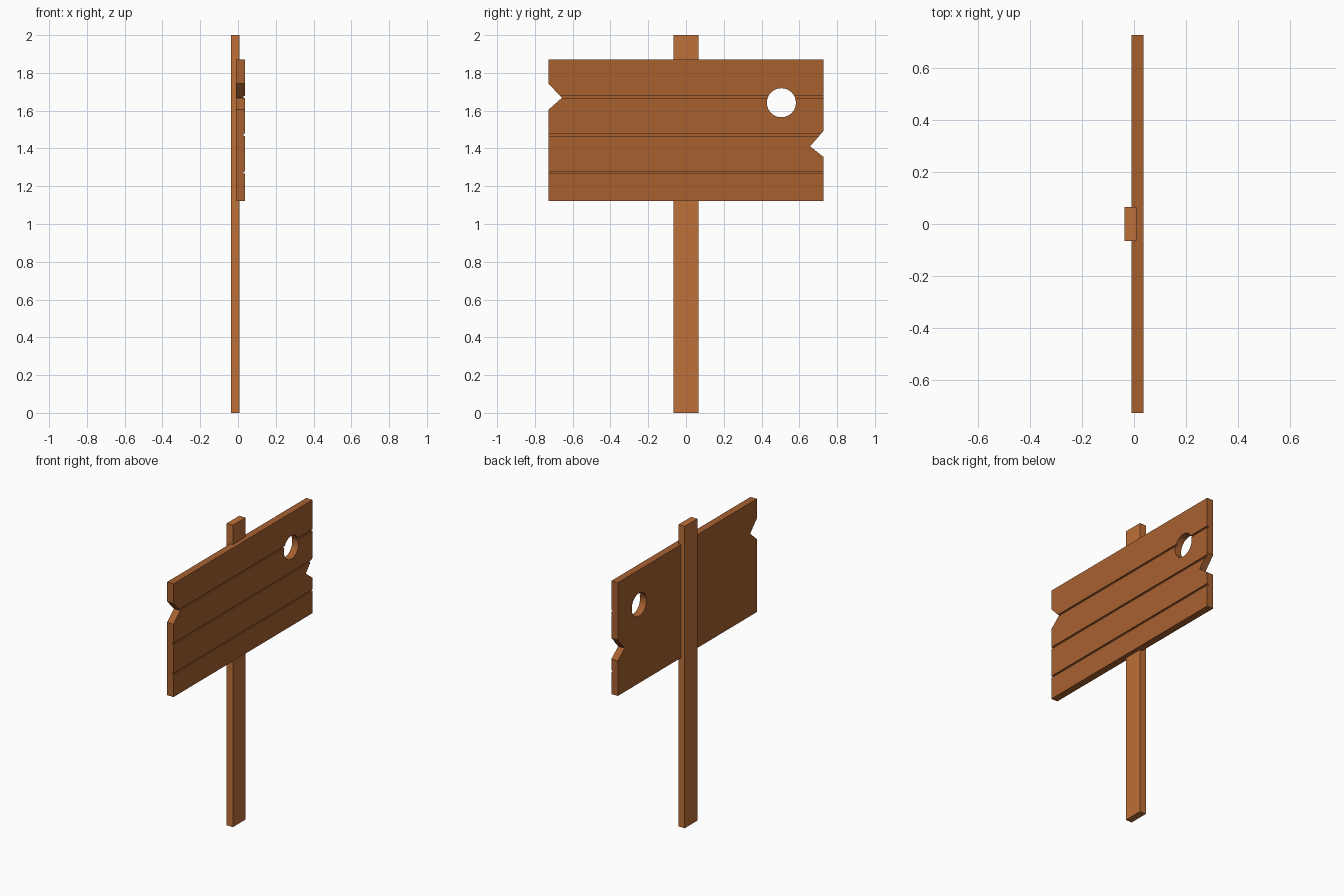
import bpy, bmesh, math

if "Cube" in bpy.data.objects:
    bpy.data.objects.remove(bpy.data.objects["Cube"])


def material(name, rgb):
    m = bpy.data.materials.new(name)
    m.diffuse_color = (*rgb, 1)
    m.use_nodes = True
    m.node_tree.nodes["Principled BSDF"].inputs["Base Color"].default_value = m.diffuse_color
    return m


def prism(name, outline, x0, x1, mat=None):
    """Extrude a (y, z) outline from x0 to x1."""
    bm = bmesh.new()
    face = bm.faces.new([bm.verts.new((x0, y, z)) for y, z in outline])
    ext = bmesh.ops.extrude_face_region(bm, geom=[face])["geom"]
    bmesh.ops.translate(bm, vec=(x1 - x0, 0, 0),
                        verts=[g for g in ext if isinstance(g, bmesh.types.BMVert)])
    bmesh.ops.recalc_face_normals(bm, faces=bm.faces)
    me = bpy.data.meshes.new(name)
    bm.to_mesh(me)
    bm.free()
    ob = bpy.data.objects.new(name, me)
    bpy.context.collection.objects.link(ob)
    if mat:
        me.materials.append(mat)
    return ob


def rect(hy, z0, z1):
    return [(-hy, z0), (hy, z0), (hy, z1), (-hy, z1)]


def cut(target, cutter):
    mod = target.modifiers.new(cutter.name, 'BOOLEAN')
    mod.operation = 'DIFFERENCE'
    mod.solver = 'EXACT'
    mod.object = cutter
    bpy.context.view_layer.objects.active = target
    bpy.ops.object.modifier_apply(modifier=mod.name)
    bpy.data.objects.remove(cutter)


post_wood = material("post_wood", (0.51, 0.16, 0.04))
board_wood = material("board_wood", (0.39, 0.12, 0.03))

# Upright post
prism("post", rect(0.066, 0, 2), -0.037, 0.009, post_wood)

# Sign board with a broken notch in each end
W, BOTTOM, TOP = 0.728, 1.122, 1.872
FRONT = 0.037
board = prism("sign_board", [
    (-W, BOTTOM), (W, BOTTOM),
    (W, 1.355), (0.657, 1.411), (W, 1.493),
    (W, TOP), (-W, TOP),
    (-W, 1.743), (-0.657, 1.668), (-W, 1.605)], -0.010, FRONT, board_wood)

# Plank grooves across the face
for z in (1.273, 1.473, 1.672):
    cut(board, prism("groove_cutter", rect(1, z - 0.006, z + 0.006), FRONT - 0.009, 0.1))

# Knot hole
hole = [(0.505 + 0.077 * math.cos(a), 1.642 + 0.077 * math.sin(a))
        for a in (2 * math.pi * i / 32 for i in range(32))]
cut(board, prism("hole_cutter", hole, -0.1, 0.1))

# Smooth hole wall, crisp edges
bpy.ops.object.select_all(action='DESELECT')
board.select_set(True)
bpy.context.view_layer.objects.active = board
bpy.ops.object.shade_smooth_by_angle(angle=math.radians(30))
